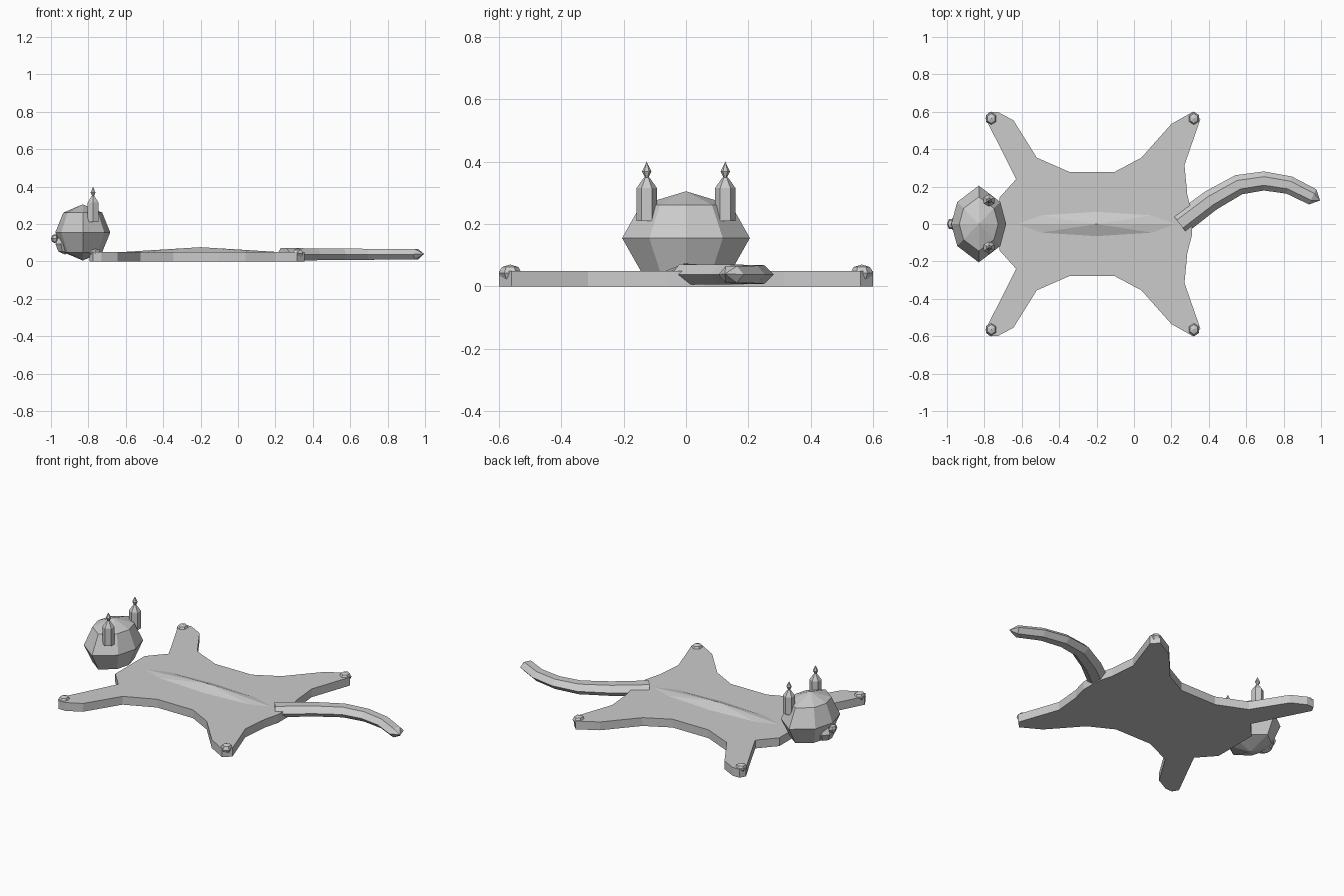
import bpy, bmesh, math
from mathutils import Vector

if "Cube" in bpy.data.objects:
    bpy.data.objects.remove(bpy.data.objects["Cube"])

grey = bpy.data.materials.new("hide_grey")
grey.diffuse_color = (0.6, 0.6, 0.6, 1)
grey.use_nodes = True
grey.node_tree.nodes["Principled BSDF"].inputs["Base Color"].default_value = grey.diffuse_color


def finish(name, bm):
    bmesh.ops.recalc_face_normals(bm, faces=bm.faces[:])
    me = bpy.data.meshes.new(name)
    bm.to_mesh(me)
    bm.free()
    me.materials.append(grey)
    ob = bpy.data.objects.new(name, me)
    bpy.context.collection.objects.link(ob)
    return ob


def skin(name, rings):
    """Join equal-length rings of points; a one-point ring becomes a tip."""
    bm = bmesh.new()
    vs = [[bm.verts.new(p) for p in r] for r in rings]
    for a, b in zip(vs, vs[1:]):
        n = max(len(a), len(b))
        for i in range(n):
            j = (i + 1) % n
            if len(a) == 1:
                bm.faces.new((a[0], b[i], b[j]))
            elif len(b) == 1:
                bm.faces.new((a[i], a[j], b[0]))
            else:
                bm.faces.new((a[i], a[j], b[j], b[i]))
    for r in (vs[0], vs[-1]):
        if len(r) > 2:
            bm.faces.new(r)
    return finish(name, bm)


def ngon(n, start=0.0):
    return [(math.cos(start + i * math.tau / n), math.sin(start + i * math.tau / n)) for i in range(n)]


def lathe(name, centre, plan, levels):
    """Stack a plan outline at (scale, height) levels; scale 0 makes a tip."""
    cx, cy, cz = centre
    return skin(name, [[(cx + s * x, cy + s * y, cz + h) for x, y in plan] if s else [(cx, cy, cz + h)]
                       for s, h in levels])


def ball(name, centre, plan, rz):
    return lathe(name, centre, plan, [(0, -rz), (.707, -.707 * rz), (1, 0), (.707, .707 * rz), (0, rz)])


def oval(n, rx, ry, start=0.0):
    return [(x * rx, y * ry) for x, y in ngon(n, start)]


# Flat hide: half outline from neck to rump, mirrored across y
half = [(-.72, .14), (-.63, .24), (-.69, .36), (-.795, .565), (-.775, .6), (-.73, .6),
        (-.645, .555), (-.52, .355), (-.345, .278), (-.105, .278), (.04, .355), (.2, .535),
        (.315, .6), (.355, .56), (.27, .315), (.285, .155), (.31, .06)]
outline = half + [(x, -y) for x, y in reversed(half)]
skin("hide", [[(x, y, z) for x, y in outline] for z in (0, .05)])

# Low spine ridge
lathe("spine_ridge", (-.2, 0, .05), oval(8, .42, .065), [(1, 0), (0, .026)])

# Head, muzzle and nose
head_plan = [(.147, 0), (.115, .118), (0, .205), (-.115, .118),
             (-.147, 0), (-.115, -.118), (0, -.205), (.115, -.118)]
ball("head", (-.83, 0, .155), head_plan, .15)
ball("muzzle", (-.925, 0, .092), oval(8, .055, .065, math.pi / 8), .055)
ball("nose", (-.98, 0, .122), oval(6, .02, .03), .024)

# Ears with pointed tufts, and paws
for side, s in (("left", 1), ("right", -1)):
    lathe("ear_" + side, (-.775, s * .126, 0), oval(6, .033, .033, math.pi / 2),
          [(1, .21), (1, .315), (.3, .348), (0, .352)])
    lathe("ear_tuft_" + side, (-.775, s * .126, 0), oval(6, .015, .015, math.pi / 2),
          [(0, .338), (1, .368), (0, .4)])
    for end, x in (("front", -.763), ("back", .32)):
        ball("paw_%s_%s" % (end, side), (x, s * .564, .043), oval(6, .033, .037, math.pi / 2), .027)

# Curved tail: flattened hexagonal section swept along a path
path = [Vector(p) for p in ((.245, 0), (.41, .125), (.56, .21), (.695, .23), (.83, .208), (.955, .145))]
section = [(1, 0), (.45, 1), (-.45, 1), (-1, 0), (-.45, -1), (.45, -1)]
rings = []
for i, p in enumerate(path):
    d = (path[min(i + 1, len(path) - 1)] - path[max(i - 1, 0)]).normalized()
    side = Vector((-d.y, d.x))
    w, h = .06 - .003 * i, .033 - .0012 * i
    rings.append([(p.x + side.x * a * w, p.y + side.y * a * w, .038 + b * h) for a, b in section])
rings.append([(.995, .125, .04)])
skin("tail", rings)
